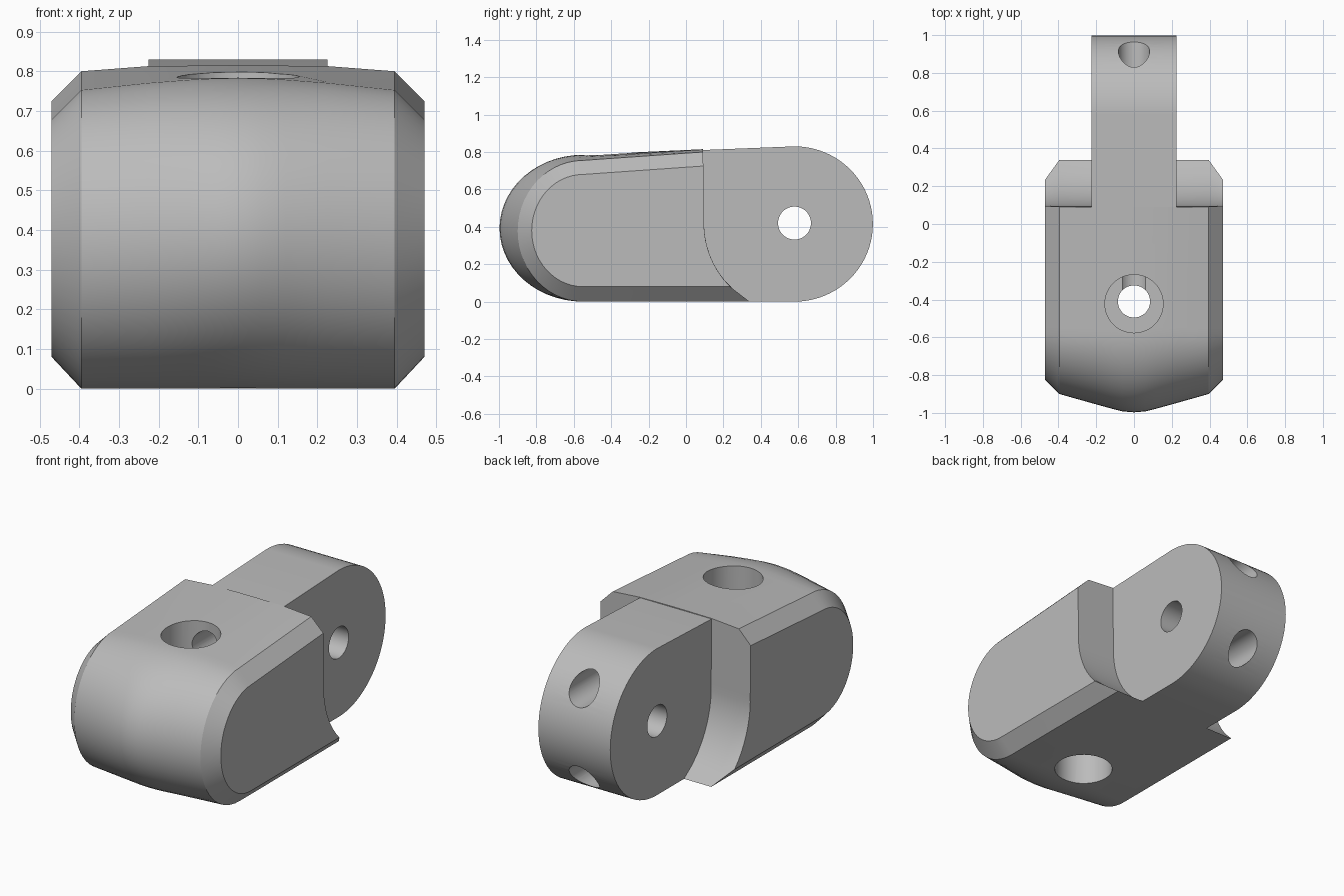
import bpy, bmesh
from math import sin, cos, pi, sqrt, radians
from mathutils import Vector

cube = bpy.data.objects.get("Cube")
if cube:
    bpy.data.objects.remove(cube, do_unlink=True)

grey = bpy.data.materials.new("plain grey")
grey.use_nodes = True
grey.diffuse_color = (0.5, 0.5, 0.5, 1)
grey.node_tree.nodes["Principled BSDF"].inputs["Base Color"].default_value = (0.5, 0.5, 0.5, 1)

PIVOT_Y, PIVOT_Z, TAIL_R = 0.58, 0.415, 0.415


def loft(name, rings):
    """Skin equal-length closed rings and cap both ends."""
    bm = bmesh.new()
    loops = [[bm.verts.new(p) for p in ring] for ring in rings]
    n = len(loops[0])
    for a, b in zip(loops, loops[1:]):
        for i in range(n):
            j = (i + 1) % n
            bm.faces.new((a[i], a[j], b[j], b[i]))
    bm.faces.new(loops[0])
    bm.faces.new(loops[-1])
    bmesh.ops.recalc_face_normals(bm, faces=bm.faces)
    mesh = bpy.data.meshes.new(name)
    bm.to_mesh(mesh)
    bm.free()
    mesh.materials.append(grey)
    obj = bpy.data.objects.new(name, mesh)
    bpy.context.collection.objects.link(obj)
    return obj


def rod(name, start, end, radius):
    """Round cutter between two points."""
    start, end = Vector(start), Vector(end)
    axis = end - start
    bpy.ops.mesh.primitive_cylinder_add(vertices=48, radius=radius, depth=axis.length,
                                        location=(start + end) / 2,
                                        rotation=axis.to_track_quat('Z', 'Y').to_euler())
    obj = bpy.context.object
    obj.name = name
    obj.hide_render = True
    obj.data.materials.append(grey)
    return obj


def combine(target, other, operation):
    mod = target.modifiers.new(other.name, 'BOOLEAN')
    mod.operation, mod.solver, mod.object = operation, 'EXACT', other
    bpy.context.view_layer.objects.active = target
    bpy.ops.object.modifier_apply(modifier=mod.name)
    bpy.data.objects.remove(other, do_unlink=True)


def back_y(z):
    """Rear shoulder: nearly upright above, hollowed around the pivot below."""
    if z > 0.42:
        return 0.097 - 0.015 * (z - 0.42)
    return PIVOT_Y - sqrt(0.484 ** 2 - (0.42 - z) ** 2)


def section(x, nose, bottom, front_top, back_top):
    centre_y, arc, back = -0.55, 28, 16
    mid, half = (front_top + bottom) / 2, (front_top - bottom) / 2
    ring = []
    for i in range(arc + 1):
        t = -pi / 2 + pi * i / arc
        ring.append((x, centre_y - (centre_y - nose) * cos(t), mid + half * sin(t)))
    for i in range(back + 1):
        z = back_top + (bottom - back_top) * i / back
        ring.append((x, back_y(z), z))
    return ring


# Body: half the stations, mirrored across the centre
half = [(0.47, -0.825, 0.08, 0.68, 0.725),
        (0.395, -0.9, 0, 0.755, 0.8),
        (0.225, -0.948, 0, 0.773, 0.813),
        (0.12, -0.977, 0, 0.781, 0.814),
        (0.06, -0.992, 0, 0.784, 0.815)]
stations = [(-s[0], *s[1:]) for s in half] + [(0, -0.997, 0, 0.785, 0.815)] + half[::-1]
body = loft("hinge_link_body", [section(*s) for s in stations])

# Hinge tongue with a rounded end
profile = [(0.03, 0), (0.03, 0.808)]
profile += [(PIVOT_Y + TAIL_R * sin(pi * i / 40) * 1.01, PIVOT_Z + TAIL_R * cos(pi * i / 40))
            for i in range(41)]
tongue = loft("hinge_tongue", [[(x, y, z) for y, z in profile] for x in (-0.225, 0.225)])
combine(body, tongue, 'UNION')

# Pivot hole, vertical hole with counterbores, and two lengthwise cord channels
cutters = [rod("pivot_hole", (-1, PIVOT_Y, 0.42), (1, PIVOT_Y, 0.42), 0.088),
           rod("vertical_hole", (0, -0.41, -0.5), (0, -0.41, 1.5), 0.085),
           rod("top_counterbore", (0, -0.422, 0.61), (0, -0.422, 1.2), 0.154),
           rod("bottom_counterbore", (0, -0.422, -0.5), (0, -0.422, 0.22), 0.154)]
for name, z in (("upper_channel", 0.665), ("lower_channel", 0.165)):
    cutters.append(rod(name, (0, -0.4, z), (0, 1.3, z), 0.083))
for cutter in cutters:
    combine(body, cutter, 'DIFFERENCE')

bpy.ops.object.select_all(action='DESELECT')
body.select_set(True)
bpy.context.view_layer.objects.active = body
bpy.ops.object.shade_smooth_by_angle(angle=radians(25))
